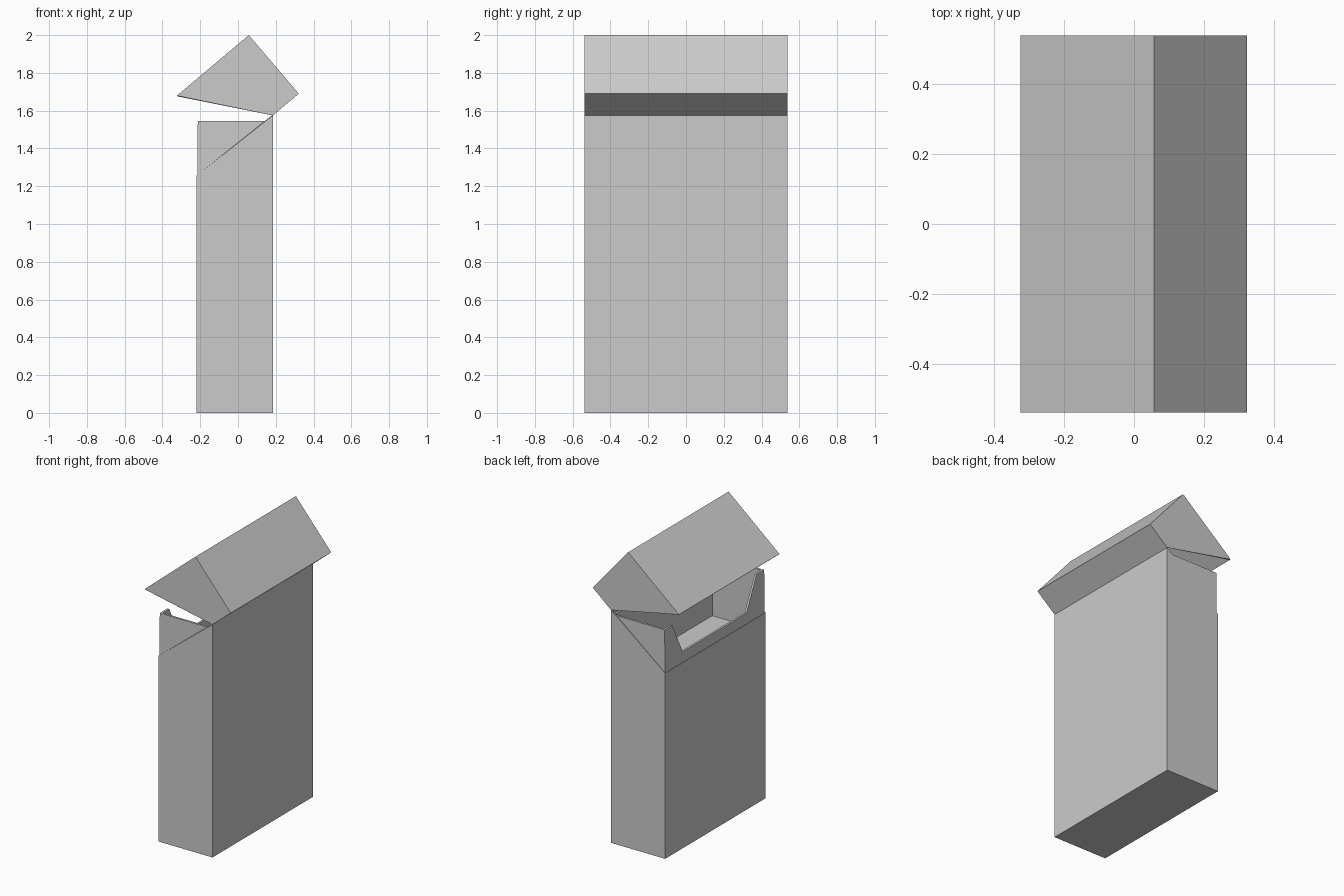
import bpy, bmesh

if "Cube" in bpy.data.objects:
    bpy.data.objects.remove(bpy.data.objects["Cube"])

W = 0.537      # half width along y


def finish(bm, name, thickness):
    """Turn an open sheet into a thin card shell that grows inward."""
    bmesh.ops.remove_doubles(bm, verts=bm.verts, dist=1e-5)
    bmesh.ops.recalc_face_normals(bm, faces=bm.faces)
    mesh = bpy.data.meshes.new(name)
    bm.to_mesh(mesh)
    bm.free()
    obj = bpy.data.objects.new(name, mesh)
    bpy.context.collection.objects.link(obj)
    mod = obj.modifiers.new("card_thickness", "SOLIDIFY")
    mod.thickness = thickness
    mod.offset = -1
    mod.use_even_offset = True
    return obj


def add_face(bm, points):
    bm.faces.new([bm.verts.new(p) for p in points])


def open_prism(name, profile, half, thickness):
    """Side profile (x, z) swept along y; the closing edge stays open."""
    bm = bmesh.new()
    for s in (-half, half):
        add_face(bm, [(x, s, z) for x, z in profile])
    for (x0, z0), (x1, z1) in zip(profile, profile[1:]):
        add_face(bm, [(x0, -half, z0), (x1, -half, z1), (x1, half, z1), (x0, half, z0)])
    return finish(bm, name, thickness)


# Lower box with slanted opening
open_prism("box_body", [(-0.22, 1.255), (-0.22, 0), (0.185, 0), (0.185, 1.575)], W, 0.004)

# Flip lid, tilted back about the rear hinge
open_prism("flip_lid", [(0.185, 1.575), (0.322, 1.69), (0.057, 2.0), (-0.323, 1.68)], W, 0.004)

# Inner liner: floor, back, sides and a front wall with a trapezoid cutout
xf, xt, xb, yl = -0.215, -0.213, 0.180, W - 0.005
z0, zc, z1 = 1.125, 1.325, 1.545
xc = xf + (xt - xf) * (zc - z0) / (z1 - z0)
bm = bmesh.new()
half_front = [(xf, yl, z0), (xt, yl, z1), (xt, 0.45, z1), (xc, 0.342, zc)]
add_face(bm, half_front + [(x, -y, z) for x, y, z in reversed(half_front)])
for s in (-yl, yl):
    add_face(bm, [(xf, s, z0), (xt, s, z1), (xb, s, z1), (xb, s, z0)])
add_face(bm, [(xb, -yl, z0), (xb, yl, z0), (xb, yl, z1), (xb, -yl, z1)])
add_face(bm, [(xf, -yl, z0), (xf, yl, z0), (xb, yl, z0), (xb, -yl, z0)])
finish(bm, "inner_liner", 0.014)
